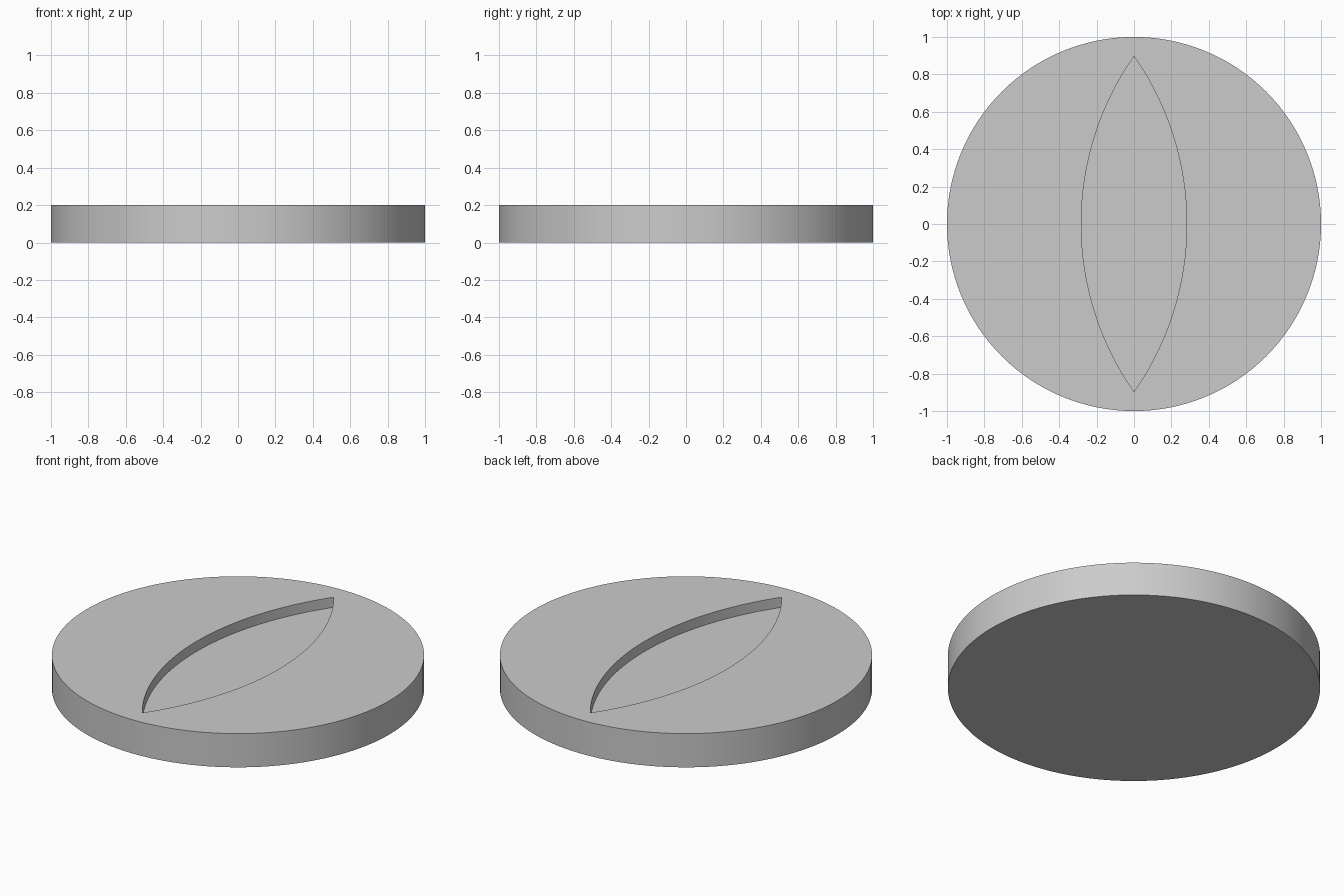
import bpy, bmesh, math

if "Cube" in bpy.data.objects:
    bpy.data.objects.remove(bpy.data.objects["Cube"])

RADIUS, HEIGHT, DEPTH = 1.0, 0.2, 0.06
TIP, HALF_WIDTH = 0.897, 0.282      # lens-shaped recess


def prism(name, outline, z0, z1):
    """Extrude a closed counter-clockwise outline from z0 to z1."""
    bm = bmesh.new()
    base = bm.faces.new([bm.verts.new((x, y, z0)) for x, y in outline])
    top = bmesh.ops.extrude_face_region(bm, geom=[base], use_keep_orig=True)
    verts = [v for v in top["geom"] if isinstance(v, bmesh.types.BMVert)]
    bmesh.ops.translate(bm, vec=(0, 0, z1 - z0), verts=verts)
    bmesh.ops.recalc_face_normals(bm, faces=bm.faces)
    mesh = bpy.data.meshes.new(name)
    bm.to_mesh(mesh)
    bm.free()
    obj = bpy.data.objects.new(name, mesh)
    bpy.context.collection.objects.link(obj)
    return obj


# Material
grey = bpy.data.materials.new("light grey")
grey.use_nodes = True
colour = (0.6, 0.6, 0.6, 1)
grey.diffuse_color = colour
grey.node_tree.nodes["Principled BSDF"].inputs["Base Color"].default_value = colour

# Round disc
N = 128
circle = [(RADIUS * math.cos(math.tau * i / N), RADIUS * math.sin(math.tau * i / N))
          for i in range(N)]
disc = prism("disc", circle, 0, HEIGHT)
disc.data.materials.append(grey)

# Pointed recess outline: two mirrored circular arcs meeting at the tips
arc_r = (TIP ** 2 + HALF_WIDTH ** 2) / (2 * HALF_WIDTH)
spread = math.asin(TIP / arc_r)
STEPS = 40
arc = []
for i in range(STEPS):
    a = spread * (2 * i / STEPS - 1)
    arc.append((arc_r * math.cos(a) - (arc_r - HALF_WIDTH), arc_r * math.sin(a)))
lens = arc + [(-x, -y) for x, y in arc]
cutter = prism("recess_cutter", lens, HEIGHT - DEPTH, HEIGHT + 0.1)
cutter.data.materials.append(grey)
cutter.hide_render = True

# Cut the recess into the top
mod = disc.modifiers.new("recess", "BOOLEAN")
mod.operation = "DIFFERENCE"
mod.solver = "EXACT"
mod.object = cutter
bpy.ops.object.select_all(action="DESELECT")
bpy.context.view_layer.objects.active = disc
disc.select_set(True)
bpy.ops.object.modifier_apply(modifier=mod.name)
bpy.data.objects.remove(cutter)

# Smooth walls with sharp rims
bpy.ops.object.shade_smooth_by_angle(angle=math.radians(30))
